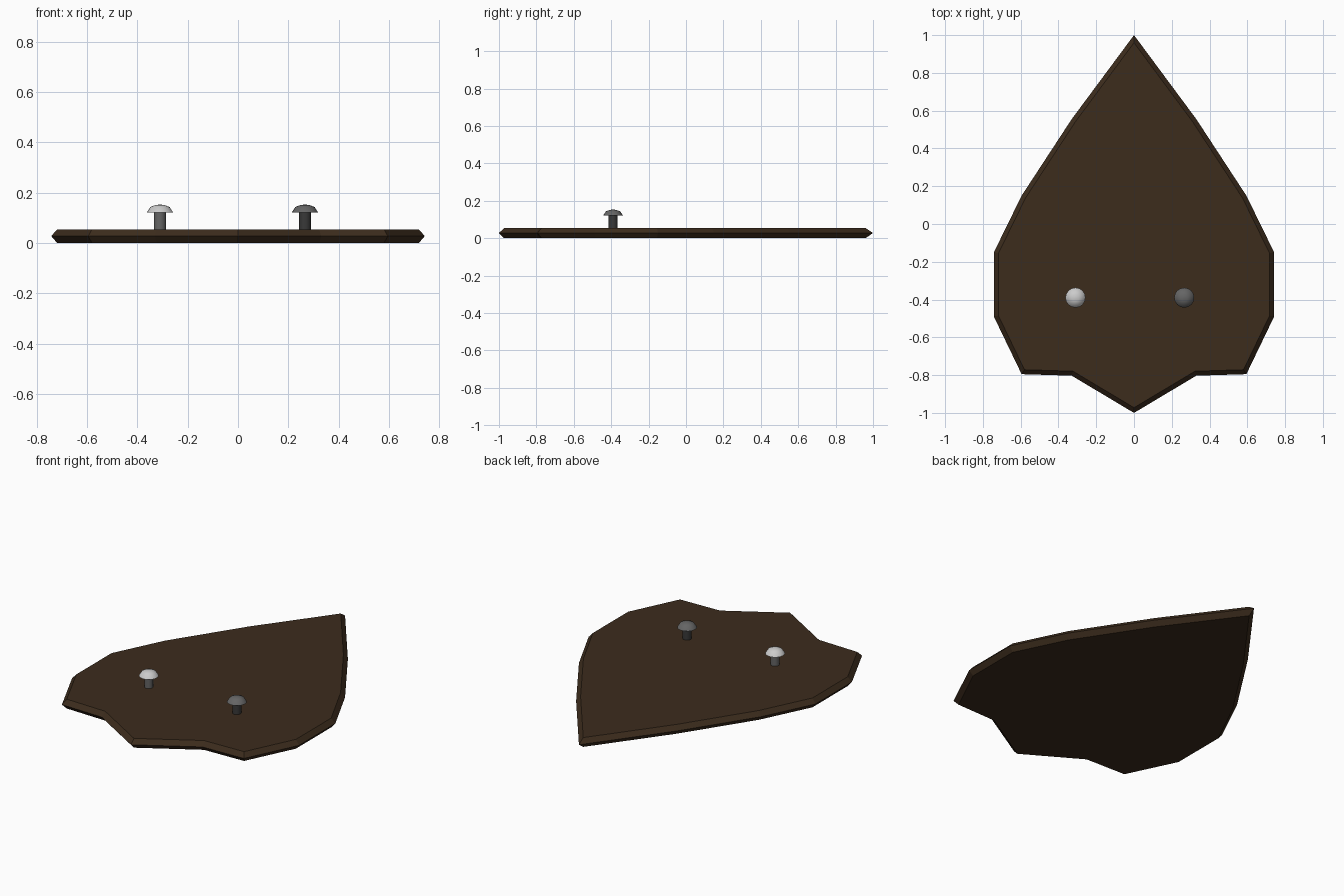
import bpy, bmesh, math
from mathutils import Vector

if "Cube" in bpy.data.objects:
    bpy.data.objects.remove(bpy.data.objects["Cube"])


def material(name, rgb):
    m = bpy.data.materials.new(name)
    m.diffuse_color = (*rgb, 1)
    m.use_nodes = True
    m.node_tree.nodes["Principled BSDF"].inputs["Base Color"].default_value = m.diffuse_color
    return m


def make_object(name, bm, mat, smooth=False):
    bmesh.ops.recalc_face_normals(bm, faces=bm.faces)
    me = bpy.data.meshes.new(name)
    bm.to_mesh(me)
    bm.free()
    me.materials.append(mat)
    ob = bpy.data.objects.new(name, me)
    bpy.context.collection.objects.link(ob)
    if smooth:
        bpy.ops.object.select_all(action='DESELECT')
        ob.select_set(True)
        bpy.context.view_layer.objects.active = ob
        bpy.ops.object.shade_smooth_by_angle(angle=math.radians(40))
    return ob


def loft(rings):
    # Closed solid through rings of equal point count
    bm = bmesh.new()
    vs = [[bm.verts.new(p) for p in r] for r in rings]
    n = len(vs[0])
    for a, b in zip(vs, vs[1:]):
        for i in range(n):
            j = (i + 1) % n
            bm.faces.new((a[i], a[j], b[j], b[i]))
    bm.faces.new(vs[0][::-1])
    bm.faces.new(vs[-1])
    return bm


def inset(pts, d):
    # Parallel inward offset of a counter-clockwise outline
    out = []
    for i, p in enumerate(pts):
        e1 = (p - pts[i - 1]).normalized()
        e2 = (pts[(i + 1) % len(pts)] - p).normalized()
        n1, n2 = Vector((-e1.y, e1.x)), Vector((-e2.y, e2.x))
        out.append(p + (n1 + n2) * d / (1 + n1.dot(n2)))
    return out


def turned(profile, x, y, sides):
    return loft([[(x + r * math.cos(2 * math.pi * i / sides),
                   y + r * math.sin(2 * math.pi * i / sides), z)
                  for i in range(sides)] for r, z in profile])


# Leaf-shaped board with chamfered rim, mirrored about x = 0
half = [(0.33, -0.803), (0.595, -0.795), (0.742, -0.49),
        (0.742, -0.15), (0.595, 0.15), (0.33, 0.555)]
outline = [Vector(p) for p in
           [(0, -1)] + half + [(0, 1)] + [(-x, y) for x, y in half[::-1]]]
inner = inset(outline, 0.024)
levels = [(inner, 0.0), (outline, 0.028), (inner, 0.055)]
make_object("board", loft([[(p.x, p.y, z) for p in pts] for pts, z in levels]),
            material("dark_wood", (0.045, 0.025, 0.012)))

# Two mushroom-headed pegs: light on the left, dark on the right
shaft_profile = [(0.024, 0.045), (0.024, 0.125)]
head_profile = [(0.053, 0.121), (0.038, 0.144), (0.018, 0.151), (0.004, 0.153)]
for side, x, head_c, shaft_c in (("left", -0.31, 0.6, 0.13),
                                 ("right", 0.266, 0.13, 0.04)):
    make_object(side + "_peg_shaft", turned(shaft_profile, x, -0.39, 16),
                material(side + "_shaft_metal", (shaft_c,) * 3), True)
    make_object(side + "_peg_head", turned(head_profile, x, -0.39, 16),
                material(side + "_head_metal", (head_c,) * 3), True)
